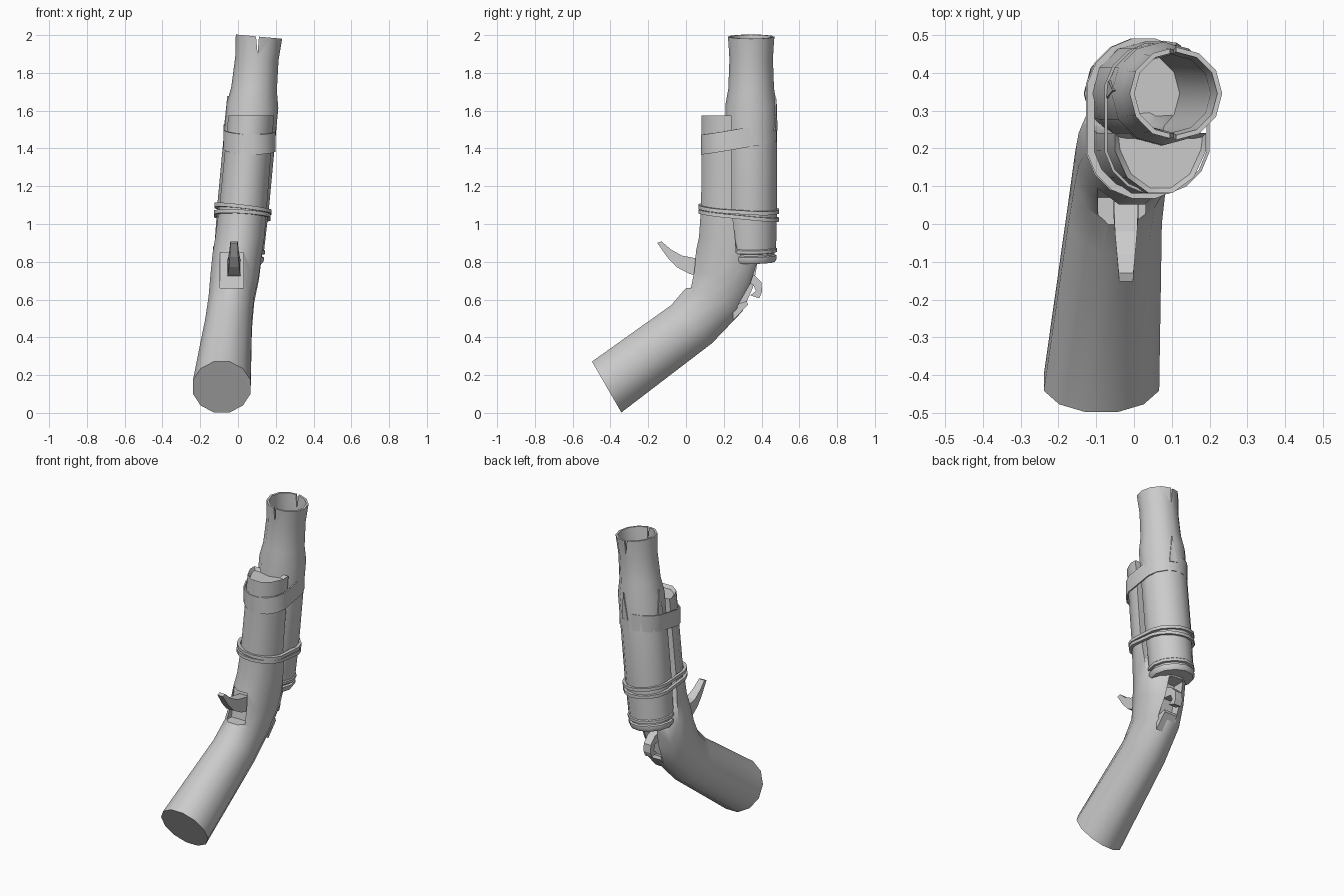
import bpy, bmesh, math
from mathutils import Matrix, Vector

if "Cube" in bpy.data.objects:
    bpy.data.objects.remove(bpy.data.objects["Cube"])

grey = bpy.data.materials.new("plain grey")
grey.use_nodes = True
grey.diffuse_color = (0.6, 0.6, 0.6, 1)
grey.node_tree.nodes["Principled BSDF"].inputs["Base Color"].default_value = (0.6, 0.6, 0.6, 1)

LEAN = 0.093          # sideways lean of the barrel
SIDES = 12


def lean_x(z):
    return LEAN * (z - 0.8)


def finish(bm, name):
    bmesh.ops.recalc_face_normals(bm, faces=bm.faces)
    mesh = bpy.data.meshes.new(name)
    bm.to_mesh(mesh)
    bm.free()
    mesh.materials.append(grey)
    ob = bpy.data.objects.new(name, mesh)
    bpy.context.collection.objects.link(ob)
    return ob


def smooth(ob, degrees=40):
    bpy.ops.object.select_all(action='DESELECT')
    ob.select_set(True)
    bpy.context.view_layer.objects.active = ob
    bpy.ops.object.shade_smooth_by_angle(angle=math.radians(degrees))


def loft(rings, caps=True, loop=False):
    bm = bmesh.new()
    rows = [[bm.verts.new(p) for p in ring] for ring in rings]
    pairs = list(zip(rows, rows[1:])) + ([(rows[-1], rows[0])] if loop else [])
    for a, b in pairs:
        for i in range(len(a)):
            j = (i + 1) % len(a)
            bm.faces.new((a[i], a[j], b[j], b[i]))
    if caps:
        bm.faces.new(rows[0][::-1])
        bm.faces.new(rows[-1])
    return bm


def prism(name, yz, x0, x1):
    return finish(loft([[(x, y, z) for y, z in yz] for x in (x0, x1)]), name)


def cut(ob, cutter):
    mod = ob.modifiers.new("cut", 'BOOLEAN')
    mod.object = cutter
    mod.solver = 'EXACT'
    bpy.ops.object.select_all(action='DESELECT')
    ob.select_set(True)
    bpy.context.view_layer.objects.active = ob
    bpy.ops.object.modifier_apply(modifier=mod.name)
    bpy.data.objects.remove(cutter)


# Grip and fore-end: one lofted body, flat behind where it meets the barrel
def body_ring(x, y, z, rx, ry, tilt, back=9.0):
    t = math.radians(tilt)
    ring = []
    for i in range(SIDES):
        a = 2 * math.pi * (i + 0.5) / SIDES
        d = ry * math.sin(a)
        ring.append((x + rx * math.cos(a), min(y + d * math.cos(t), back), z + d * math.sin(t)))
    return ring


body = loft([
    body_ring(-0.086, -0.42, 0.137, 0.158, 0.161, -60),
    body_ring(-0.05, 0.03, 0.47, 0.128, 0.153, -43),
    body_ring(-0.035, 0.15, 0.60, 0.125, 0.167, -23),
    body_ring(-0.018, 0.197, 0.715, 0.133, 0.173, -14),
    body_ring(-0.005, 0.222, 0.83, 0.135, 0.177, -9),
    body_ring(0.01, 0.235, 0.93, 0.135, 0.172, 0, 0.26),
    body_ring(0.028, 0.235, 1.1, 0.13, 0.160, 0, 0.24),
    body_ring(0.07, 0.235, 1.575, 0.125, 0.158, 0, 0.24)])
body.faces.ensure_lookup_table()
body.normal_update()
bmesh.ops.recalc_face_normals(body, faces=body.faces)
top = max(body.faces, key=lambda f: f.calc_center_median().z)
bmesh.ops.inset_region(body, faces=[top], thickness=0.014)
for v in top.verts:
    v.co.z -= 0.02
grip = finish(body, "grip_and_fore_end")
cut(grip, prism("trigger_cutter", [(-0.1, 0.66), (0.07, 0.66), (0.1, 0.85), (-0.1, 0.85)], -0.095, 0.03))
cut(grip, prism("hammer_cutter", [(0.27, 0.56), (0.5, 0.56), (0.5, 0.79), (0.30, 0.79)], -0.055, 0.045))
smooth(grip)

# Trigger: curved prong narrowing to its tip
trigger = prism("trigger", [(-0.152, 0.9), (-0.13, 0.908), (-0.08, 0.865), (-0.02, 0.832), (0.1, 0.81),
                            (0.1, 0.72), (0.02, 0.735), (-0.05, 0.772), (-0.1, 0.825)], -0.055, 0.013)
for v in trigger.data.vertices:
    narrow = 1 - 0.45 * min(1, max(0, (0.03 - v.co.y) / 0.17))
    v.co.x = -0.021 + (v.co.x + 0.021) * narrow

# Hammer and the lip below it
prism("hammer", [(0.28, 0.76), (0.36, 0.73), (0.40, 0.69), (0.402, 0.64), (0.388, 0.607),
                 (0.34, 0.622), (0.37, 0.645), (0.355, 0.68), (0.28, 0.69)], -0.03, 0.02)
prism("rear_lip", [(0.25, 0.49), (0.328, 0.573), (0.322, 0.592), (0.25, 0.57)], -0.05, 0.04)

# Barrel: hollow lathe with grooved base and a stepped neck
profile = [(0.125, 0.0), (0.135, 0.015), (0.135, 0.035), (0.124, 0.04), (0.124, 0.05),
           (0.138, 0.053), (0.138, 0.07), (0.132, 0.075), (0.137, 0.3), (0.137, 0.83),
           (0.121, 0.92), (0.115, 1.08), (0.123, 1.197), (0.11, 1.197), (0.103, 1.08),
           (0.108, 0.9), (0.112, 0.1)]
tilt = Matrix.Translation((0, 0.345, 0.8)) @ Matrix.Rotation(math.atan(LEAN), 4, 'Y')


def barrel_ring(r, h):
    return [tilt @ Vector((r * math.cos(a), r * math.sin(a), h))
            for a in (2 * math.pi * i / SIDES for i in range(SIDES))]


barrel = finish(loft([barrel_ring(r, h) for r, h in profile]), "barrel")
# Split in the muzzle rim
split = finish(loft([[(0.09, y, 2.05), (0.115, y, 2.05), (0.104, y, 1.9)] for y in (0.1, 0.6)]), "split_cutter")
cut(barrel, split)
smooth(barrel)


# Bands that wrap barrel and fore-end together
def band(name, z, height, r, thick, slope_x, slope_y):
    cx, cy = lean_x(z), 0.279

    def ring(radius, dz):
        points = []
        for i in range(16):
            a = 2 * math.pi * (i + 0.5) / 16
            x = radius * math.cos(a)
            y = radius * math.sin(a) + math.copysign(0.062, math.sin(a))
            points.append((cx + x, cy + y, z + dz + slope_x * x + slope_y * y))
        return points

    h = height / 2
    ob = finish(loft([ring(r, -h), ring(r, h), ring(r - thick, h), ring(r - thick, -h)],
                     caps=False, loop=True), name)
    smooth(ob)


band("strap", 1.455, 0.105, 0.141, 0.008, -0.03, 0.17)
band("upper_wire", 1.08, 0.02, 0.153, 0.02, -0.12, -0.06)
band("lower_wire", 1.045, 0.02, 0.153, 0.02, -0.06, -0.10)

# Cracked splinters standing on the barrel above the strap
for angle in (175, 75):
    a = math.radians(angle)
    spot = tilt @ Matrix.Rotation(a, 4, 'Z')
    outline = [(-0.025, 0.7), (0.025, 0.7), (0.004, 0.87)]
    finish(loft([[spot @ Vector((r, y, h)) for y, h in outline] for r in (0.13, 0.138)]), "splinter")
